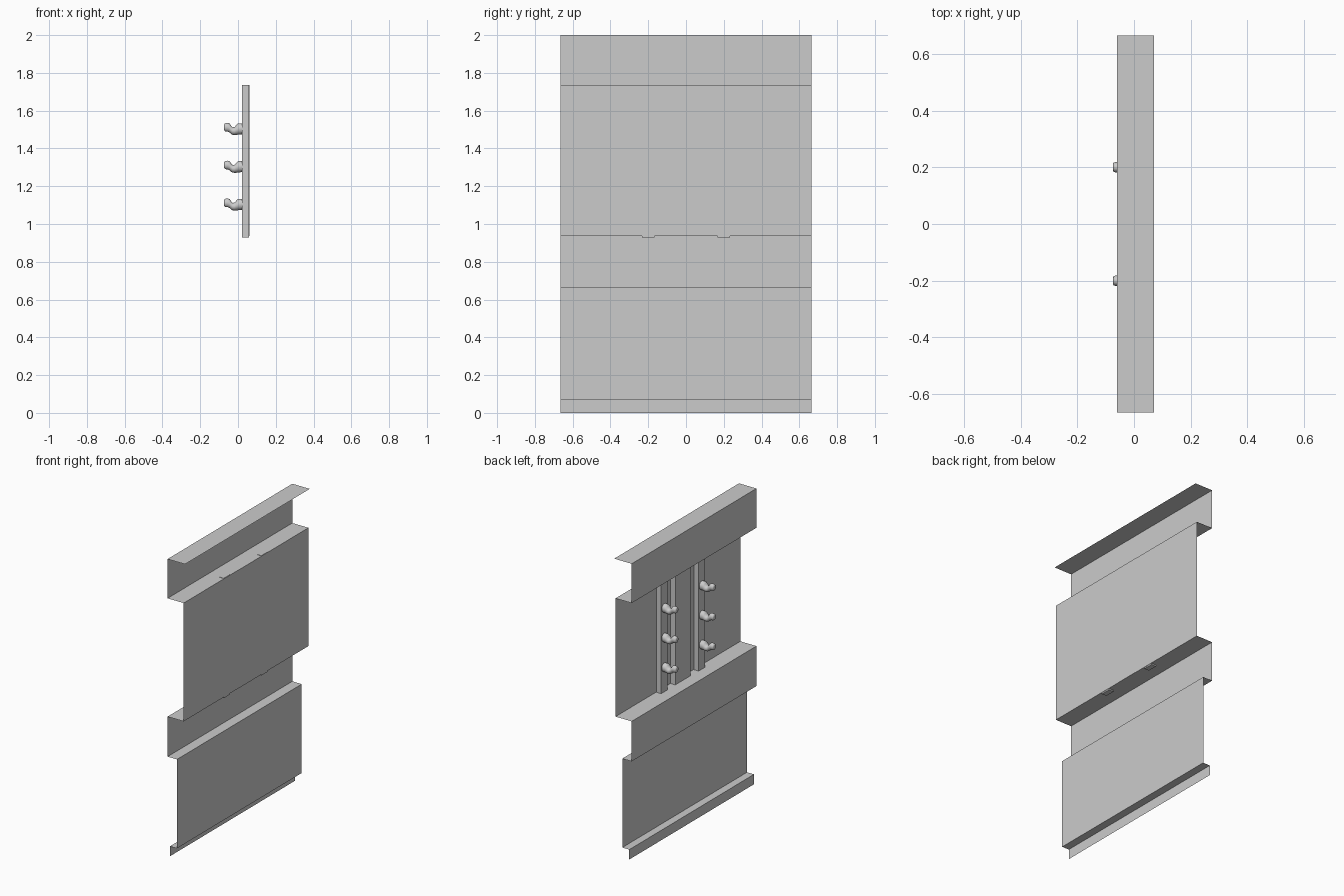
import bpy, bmesh, math

if "Cube" in bpy.data.objects:
    bpy.data.objects.remove(bpy.data.objects["Cube"])

W = 0.665  # half length of the panel along y


def finish(bm, name, smooth=False):
    bmesh.ops.recalc_face_normals(bm, faces=bm.faces)
    mesh = bpy.data.meshes.new(name)
    bm.to_mesh(mesh)
    bm.free()
    obj = bpy.data.objects.new(name, mesh)
    bpy.context.collection.objects.link(obj)
    if smooth:
        bpy.context.view_layer.objects.active = obj
        obj.select_set(True)
        bpy.ops.object.shade_smooth_by_angle(angle=math.radians(50))
        obj.select_set(False)
    return obj


def box(name, x0, x1, y0, y1, z0, z1):
    bm = bmesh.new()
    bmesh.ops.create_cube(bm, size=1)
    for v in bm.verts:
        v.co.x = x0 + (v.co.x + 0.5) * (x1 - x0)
        v.co.y = y0 + (v.co.y + 0.5) * (y1 - y0)
        v.co.z = z0 + (v.co.z + 0.5) * (z1 - z0)
    return finish(bm, name)


# Folded sheet: open x-z profile extruded along y
profile = [(0.07, 2.0), (-0.06, 2.0), (-0.06, 1.735), (0.06, 1.735),
           (0.06, 0.937), (-0.06, 0.937), (-0.06, 0.667), (0.01, 0.667),
           (0.01, 0.067), (-0.042, 0.067), (-0.042, 0.0)]
bm = bmesh.new()
rows = [[bm.verts.new((x, y, z)) for x, z in profile] for y in (-W, W)]
for i in range(len(profile) - 1):
    bm.faces.new((rows[0][i], rows[0][i + 1], rows[1][i + 1], rows[1][i]))
finish(bm, "folded_wall_sheet")

# Central strip, flush with the outer face
box("central_strip", 0.024, 0.061, -0.08, 0.08, 0.937, 1.735)

# Hook stations along x: x, centre offset in z, half height, half width
stations = [(0.026, 0.004, 0.029, 0.027), (0.0, 0.003, 0.030, 0.027),
            (-0.008, -0.002, 0.027, 0.026), (-0.018, -0.008, 0.021, 0.024),
            (-0.028, -0.008, 0.020, 0.022), (-0.037, -0.001, 0.022, 0.021),
            (-0.044, 0.008, 0.024, 0.020), (-0.053, 0.012, 0.023, 0.019),
            (-0.066, 0.012, 0.022, 0.018), (-0.072, 0.012, 0.018, 0.016),
            (-0.074, 0.012, 0.012, 0.011)]


def hook(name, y, z):
    bm = bmesh.new()
    n = 20
    rings = []
    for x, dz, h, w in stations:
        rings.append([bm.verts.new((x, y + w * math.cos(2 * math.pi * k / n),
                                    z + dz + h * math.sin(2 * math.pi * k / n)))
                      for k in range(n)])
    for a, b in zip(rings, rings[1:]):
        for k in range(n):
            bm.faces.new((a[k], a[(k + 1) % n], b[(k + 1) % n], b[k]))
    bm.faces.new(rings[0])
    bm.faces.new(rings[-1])
    finish(bm, name, smooth=True)


# Two posts with three hooks each
for side, y in (("left", -0.2), ("right", 0.2)):
    box("post_" + side, 0.022, 0.058, y - 0.034, y + 0.034, 0.928, 1.737)
    for i, z in enumerate((1.10, 1.30, 1.50)):
        hook(f"hook_{side}_{i + 1}", y, z)
